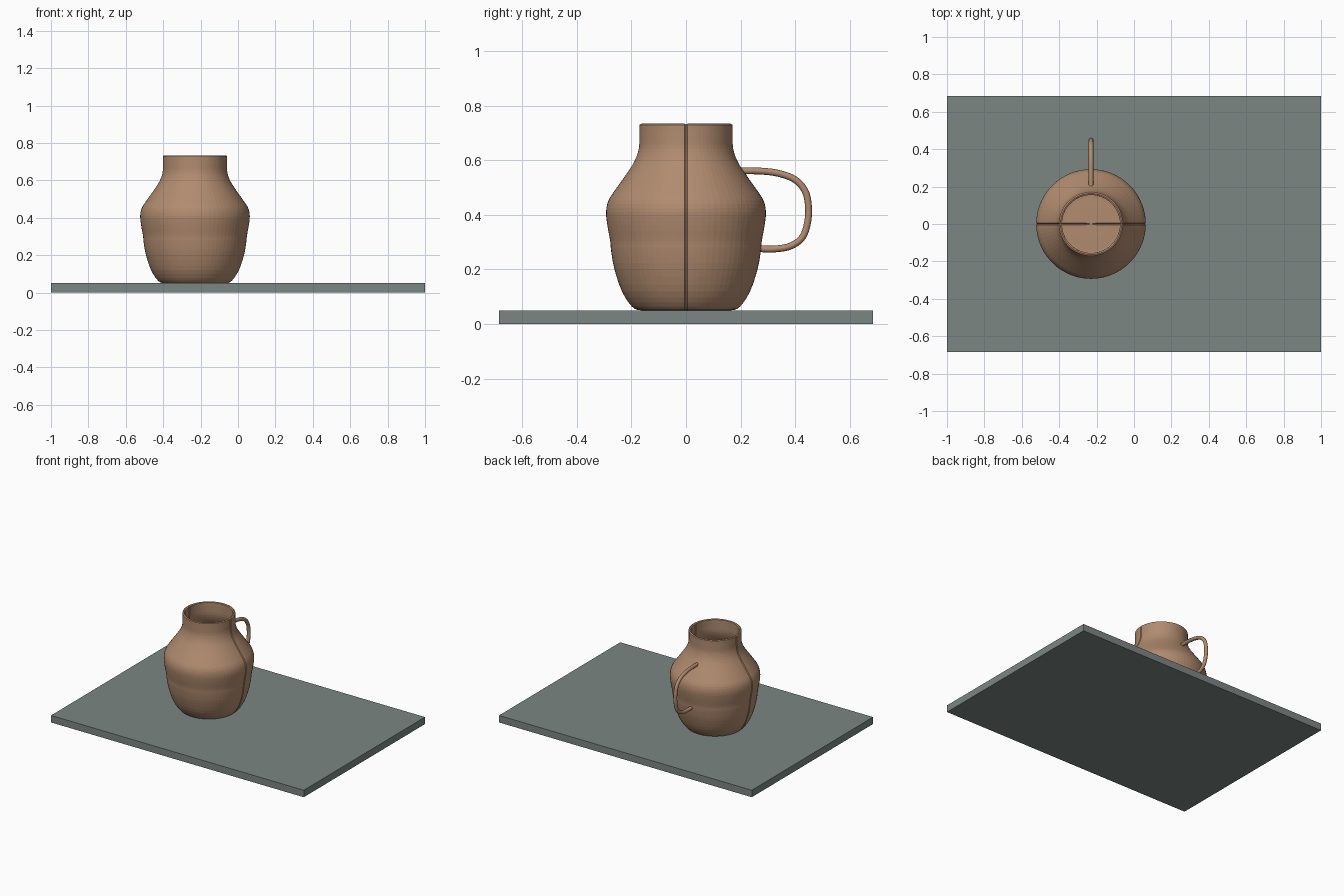
import bpy, bmesh, math
from mathutils import Vector

if "Cube" in bpy.data.objects:
    bpy.data.objects.remove(bpy.data.objects["Cube"], do_unlink=True)

JUG_X = -0.23
WALL = 0.016
SEAM = 0.005


def material(name, colour):
    mat = bpy.data.materials.new(name)
    mat.use_nodes = True
    mat.diffuse_color = (*colour, 1)
    mat.node_tree.nodes["Principled BSDF"].inputs["Base Color"].default_value = (*colour, 1)
    return mat


clay = material("clay brown", (0.44, 0.26, 0.16))
slate = material("slate grey", (0.20, 0.24, 0.23))


def add_object(name, data, mat):
    data.materials.append(mat)
    obj = bpy.data.objects.new(name, data)
    bpy.context.collection.objects.link(obj)
    return obj


def smooth_path(points, steps):
    """Catmull-Rom curve through the points."""
    pts = [Vector(p) for p in points]
    pts = [2 * pts[0] - pts[1]] + pts + [2 * pts[-1] - pts[-2]]
    out = []
    for a, b, c, d in zip(pts, pts[1:], pts[2:], pts[3:]):
        for i in range(steps):
            t = i / steps
            out.append(0.5 * (2 * b + (c - a) * t + (2 * a - 5 * b + 4 * c - d) * t ** 2
                              + (3 * b - a - 3 * c + d) * t ** 3))
    return out + [pts[-2]]


# Tabletop slab
bm = bmesh.new()
bmesh.ops.create_cube(bm, size=1)
bmesh.ops.scale(bm, vec=(2, 1.37, 0.05), verts=bm.verts)
bmesh.ops.translate(bm, vec=(0, 0, 0.025), verts=bm.verts)
mesh = bpy.data.meshes.new("slab")
bm.to_mesh(mesh)
bm.free()
add_object("slab", mesh, slate)

# Jug wall profile: outside up to the rim, then inside back down
outer = smooth_path([(0, 0.05), (0.09, 0.05), (0.165, 0.05), (0.198, 0.064), (0.235, 0.12),
                     (0.262, 0.2), (0.274, 0.265), (0.278, 0.305), (0.288, 0.36),
                     (0.293, 0.41), (0.284, 0.453), (0.257, 0.495), (0.218, 0.55),
                     (0.188, 0.598), (0.173, 0.643), (0.171, 0.69), (0.171, 0.73)], 3)
normals = []
for i in range(len(outer)):
    d = (outer[min(i + 1, len(outer) - 1)] - outer[max(i - 1, 0)]).normalized()
    normals.append(Vector((d.y, -d.x)))
inner = [p - n * WALL for p, n in zip(outer, normals)]
inner[0].x = 0
rim = [(Vector((0.163, 0.734)), Vector((0, 1)))]
profile = (list(zip(outer, normals)) + rim
           + [(p, -n) for p, n in reversed(list(zip(inner, normals)))])

# Jug body: revolved wall with a shallow seam groove on each side
HALF = 36
bm = bmesh.new()
rings = []
for p, n in profile:
    gap = math.asin(min(0.5, SEAM / max(p.x, SEAM)))
    ring = []
    for start in (0, math.pi):
        groove = p - n * SEAM
        spots = [(groove, start)]
        spots += [(p, start + gap + (math.pi - 2 * gap) * k / HALF) for k in range(HALF + 1)]
        for q, angle in spots:
            r = max(q.x, 0) if p.x > 0 else 0
            ring.append(bm.verts.new((JUG_X + r * math.cos(angle), r * math.sin(angle), q.y)))
    rings.append(ring)
for low, high in zip(rings, rings[1:]):
    for k in range(len(low)):
        j = (k + 1) % len(low)
        bm.faces.new((low[k], low[j], high[j], high[k]))
bmesh.ops.remove_doubles(bm, verts=bm.verts, dist=0.00005)
bmesh.ops.recalc_face_normals(bm, faces=bm.faces)
mesh = bpy.data.meshes.new("jug_body")
bm.to_mesh(mesh)
bm.free()
body = add_object("jug_body", mesh, clay)

# Jug handle: round tube behind the body
path = smooth_path([(0.197, 0.561), (0.26, 0.561), (0.33, 0.554), (0.395, 0.532),
                    (0.434, 0.492), (0.448, 0.44), (0.447, 0.38), (0.428, 0.32),
                    (0.384, 0.286), (0.325, 0.275), (0.266, 0.276)], 5)
curve = bpy.data.curves.new("jug_handle", "CURVE")
curve.dimensions = "3D"
curve.bevel_depth = 0.0125
curve.bevel_resolution = 4
curve.use_fill_caps = True
spline = curve.splines.new("POLY")
spline.points.add(len(path) - 1)
for point, p in zip(spline.points, path):
    point.co = (JUG_X, p.x, p.y, 1)
handle = add_object("jug_handle", curve, clay)

# Smooth shading with sharp seams
for obj in bpy.context.view_layer.objects:
    obj.select_set(obj in (body, handle))
bpy.context.view_layer.objects.active = handle
bpy.ops.object.convert(target="MESH")
bpy.ops.object.shade_smooth_by_angle(angle=math.radians(35))
